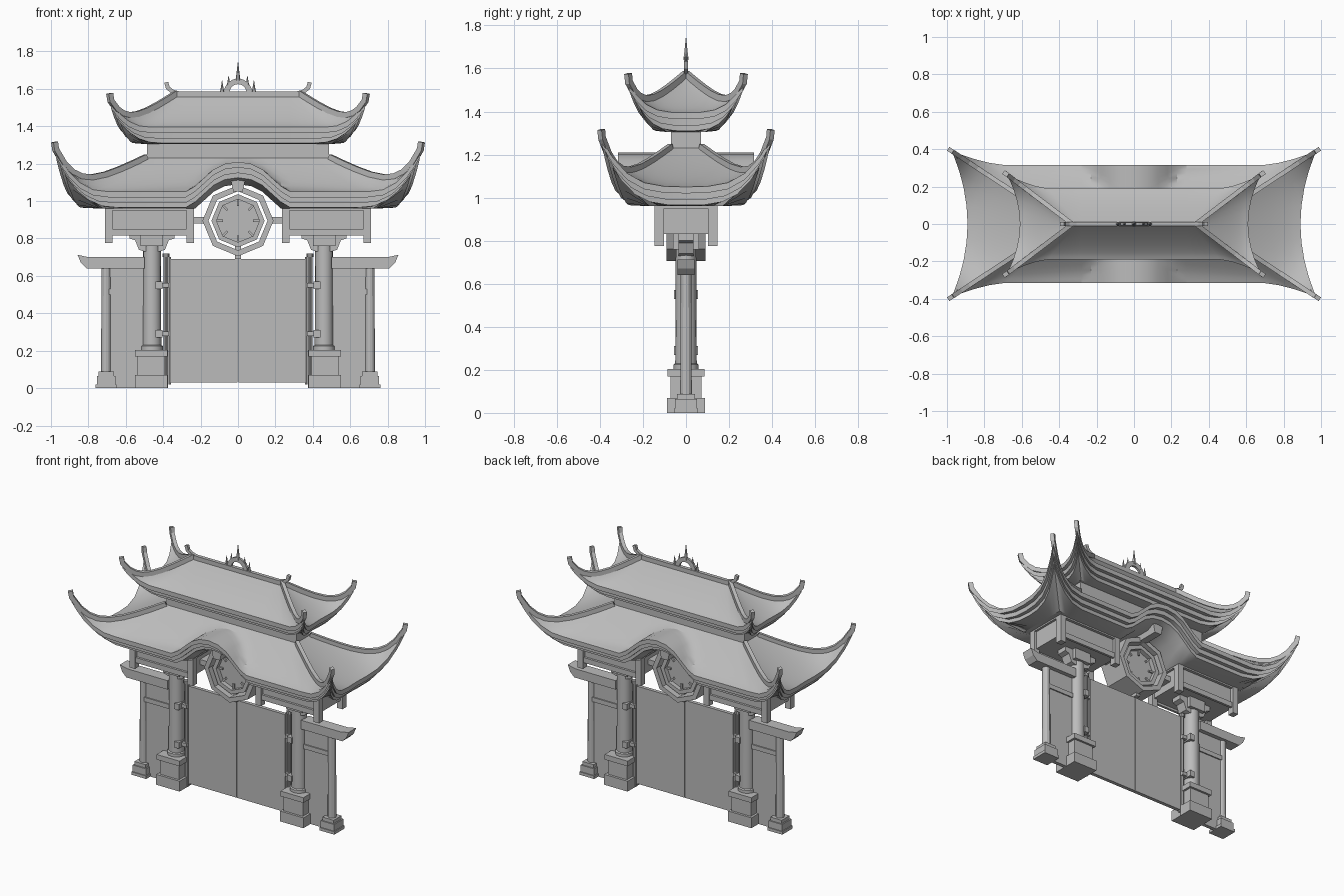
import bpy, bmesh, math
from mathutils import Vector

if "Cube" in bpy.data.objects:
    bpy.data.objects.remove(bpy.data.objects["Cube"])

stone = bpy.data.materials.new("plain_grey")
stone.use_nodes = True
GREY = (0.5, 0.5, 0.5, 1)
stone.diffuse_color = GREY
stone.node_tree.nodes["Principled BSDF"].inputs["Base Color"].default_value = GREY


def finish(name, bm, smooth=False):
    bmesh.ops.recalc_face_normals(bm, faces=bm.faces)
    me = bpy.data.meshes.new(name)
    bm.to_mesh(me)
    bm.free()
    me.materials.append(stone)
    ob = bpy.data.objects.new(name, me)
    bpy.context.collection.objects.link(ob)
    if smooth:
        bpy.ops.object.select_all(action='DESELECT')
        bpy.context.view_layer.objects.active = ob
        ob.select_set(True)
        bpy.ops.object.shade_smooth_by_angle(angle=math.radians(28))
    return ob


def loft(bm, rows, wrap=True, loop=False, caps=True):
    """Skin a list of equal-length point rows."""
    vs = [[bm.verts.new(p) for p in r] for r in rows]
    n = len(vs[0])
    for i in range(len(vs) if loop else len(vs) - 1):
        a, b = vs[i], vs[(i + 1) % len(vs)]
        for j in range(n if wrap else n - 1):
            k = (j + 1) % n
            bm.faces.new((a[j], a[k], b[k], b[j]))
    if caps and not loop:
        bm.faces.new(vs[0])
        bm.faces.new(vs[-1])


def prism(name, outline, y0, y1):
    bm = bmesh.new()
    loft(bm, [[(x, y, z) for x, z in outline] for y in (y0, y1)])
    return finish(name, bm)


def box(name, x0, x1, y0, y1, z0, z1):
    return prism(name, [(x0, z0), (x1, z0), (x1, z1), (x0, z1)], y0, y1)


def turned(name, x, y, profile, n=16):
    """Round post from (radius, z) pairs."""
    bm = bmesh.new()
    loft(bm, [[(x + r * math.cos(math.tau * i / n), y + r * math.sin(math.tau * i / n), z)
               for i in range(n)] for r, z in profile])
    return finish(name, bm, True)


def frame_ring(name, r0, r1, d, zc, n, arc=math.tau):
    """Flat ring or half ring facing the front."""
    bm = bmesh.new()
    full = arc == math.tau
    rows = []
    for i in range(n if full else n + 1):
        c, s = math.cos(arc * i / n), math.sin(arc * i / n)
        rows.append([(r * c, y, zc + r * s) for r, y in ((r0, -d), (r1, -d), (r1, d), (r0, d))])
    loft(bm, rows, loop=full)
    return finish(name, bm)


def sweep(name, pts, w, h):
    """Rectangular bar along a path, tapering slightly at its first point."""
    pts = [Vector(p) for p in pts]
    bm = bmesh.new()
    rows = []
    for i, p in enumerate(pts):
        t = (pts[min(i + 1, len(pts) - 1)] - pts[max(i - 1, 0)]).normalized()
        side = t.cross(Vector((0, 0, 1))).normalized()
        up = side.cross(t)
        rows.append([p + side * a * w / 2 + up * b * h / 2
                     for a, b in ((-1, -1), (1, -1), (1, 1), (-1, 1))])
    loft(bm, rows)
    return finish(name, bm)


ARCH = {0: 1.21, 0.07: 1.2, 0.13: 1.17, 0.18: 1.125, 0.23: 1.08, 0.28: 1.05}
KEEP = 0.28


def roof(name, fx, fy, cx, cy, sx, z0, lift, top, soffit, arched):
    """Hipped roof with swept corners, stepped eaves and an optional arched centre."""
    # quarter eave outline: x, y, corner lift, on front edge
    edge = [(x, fy, 0, True) for x in ARCH] + [(fx, fy, 0, True)]
    edge += [(fx + (cx - fx) * t, fy + (cy - fy) * t ** 1.5, lift * t ** 2.5, True)
             for t in (0.3, 0.55, 0.75, 0.9, 1)]
    corner = len(edge) - 1
    edge += [(sx + (cx - sx) * t ** 2, cy * t, lift * t ** 3.5, False) for t in (0.88, 0.7, 0.5, 0.25, 0)]

    def toward(e, tx, ty):
        if not e[3]:
            return tx, ty * e[1] / cy
        if e[0] <= KEEP:
            return e[0], ty
        return KEEP + (tx - KEEP) * (e[0] - KEEP) / (cx - KEEP), ty

    def arch_z(e, z, drop=0):
        return max(z, ARCH[e[0]] - drop) if arched and e[3] and e[0] in ARCH else z

    tx, ty, tz = top
    rows = [[(toward(e, tx, 0)[0], 0, tz) for e in edge]]
    steps = [1, 0.85, 0.7, 0.55, 0.4, 0.28, 0.18, 0.09, 0]
    hip = []
    for u in steps:
        row = []
        for e in edge:
            px, py = toward(e, tx, ty)
            z = z0 + (tz - z0) * u ** 1.3 + e[2] * (1 - u) ** 5
            row.append((e[0] + (px - e[0]) * u, e[1] + (py - e[1]) * u, arch_z(e, z)))
        rows.append(row)
        hip.append(row[corner])
    # stepped fascia below the eave
    for d, h in ((0, 0.03), (0.025, 0.03), (0.025, 0.06), (0.05, 0.06), (0.05, 0.085)):
        rows.append([(e[0] if e[3] and e[0] <= KEEP else e[0] - d,
                      max(e[1] - d, 0) if e[3] else e[1] * (1 - d / cy),
                      arch_z(e, z0) - h + e[2] * (1 - d * 4)) for e in edge])
    # soffit
    for y in (soffit[1], 0):
        rows.append([(*toward(e, soffit[0], y), arch_z(e, z0 - 0.09, 0.12)) for e in edge])
    bm = bmesh.new()
    loft(bm, rows, wrap=False, caps=False)
    bmesh.ops.remove_doubles(bm, verts=bm.verts, dist=0.0005)
    for axis in 'XY':
        bmesh.ops.mirror(bm, geom=bm.verts[:] + bm.edges[:] + bm.faces[:], axis=axis, merge_dist=0.0005)
    bmesh.ops.remove_doubles(bm, verts=bm.verts, dist=0.0005)
    finish(name, bm, True)
    # hip ridges ending in upturned tips
    x, y, z = hip[-1]
    path = hip + [(x + 0.006, y + 0.004, z + 0.04)]
    for side, a in (("left", 1), ("right", -1)):
        for end, b in (("back", 1), ("front", -1)):
            sweep(f"{name}_hip_{end}_{side}", [(a * p[0], b * p[1], p[2] + 0.006) for p in path], 0.024, 0.03)


roof("lower_roof", 0.69, 0.315, 0.975, 0.39, 0.89, 1.05, 0.22, (0.49, 0.07, 1.23), (0.74, 0.17), True)
roof("upper_roof", 0.46, 0.19, 0.68, 0.265, 0.61, 1.395, 0.135, (0.33, 0, 1.57), (0.5, 0.09), False)
box("roof_neck", -0.487, 0.487, -0.07, 0.07, 1.2, 1.32)

# Top ridge with curled ends and crown ornament
box("top_ridge", -0.33, 0.33, -0.012, 0.012, 1.555, 1.585)
frame_ring("crown_arch", 0.045, 0.075, 0.008, 1.58, 10, math.pi)
for i, (x, base, tip, r) in enumerate(((0, 1.64, 1.745, 0.014), (-0.05, 1.62, 1.67, 0.01),
                                       (0.05, 1.62, 1.67, 0.01), (-0.085, 1.58, 1.645, 0.012),
                                       (0.085, 1.58, 1.645, 0.012))):
    turned(f"crown_spike_{i}", x, 0, [(r, base), (r * 0.5, (base + tip) / 2), (0.001, tip)], 6)

# Octagonal medallion
frame_ring("medallion_outer_frame", 0.158, 0.19, 0.09, 0.895, 8)
frame_ring("medallion_inner_frame", 0.115, 0.142, 0.07, 0.895, 8)
OCT = [(math.cos(i * math.pi / 4), math.sin(i * math.pi / 4)) for i in range(8)]
prism("medallion_disc", [(0.12 * c, 0.895 + 0.12 * s) for c, s in OCT], -0.04, 0.04)
for i, (c, s) in enumerate(OCT):
    q = 0.006
    prism(f"medallion_tick_{i}", [(r * c - k * s * q, 0.895 + r * s + k * c * q)
                                  for r, k in ((0.08, -1), (0.118, -1), (0.118, 1), (0.08, 1))], -0.05, 0.05)
box("medallion_drop", -0.015, 0.015, -0.04, 0.04, 0.69, 0.78)
prism("keystone", [(-0.025, 1.05), (0.025, 1.05), (0.042, 1.13), (-0.042, 1.13)], -0.23, 0.23)

# Door leaves
for side, s in (("left", 1), ("right", -1)):
    def mbox(name, x0, x1, y0, y1, z0, z1):
        return box(f"{name}_{side}", s * x0, s * x1, y0, y1, z0, z1)

    def mprism(name, outline, y0, y1):
        return prism(f"{name}_{side}", [(s * x, z) for x, z in outline], y0, y1)

    mbox("door_leaf", 0.002, 0.36, -0.012, 0.012, 0.03, 0.69)
    turned(f"door_pole_{side}", s * 0.385, 0, [(0.012, 0), (0.012, 0.7), (0.018, 0.7), (0.018, 0.72)], 10)
    turned(f"door_pivot_{side}", s * 0.364, 0, [(0.007, 0.02), (0.007, 0.7)], 8)
    for i, z in enumerate((0.29, 0.55)):
        mbox(f"hinge_{i}", 0.405, 0.44, -0.055, 0.055, z - 0.02, z + 0.02)
        mbox(f"hinge_arm_{i}", 0.37, 0.42, -0.025, 0.025, z - 0.012, z + 0.012)

    # Main column on a stepped plinth
    turned(f"main_column_{side}", s * 0.46, 0,
           [(0.058, 0.2), (0.058, 0.225), (0.05, 0.23), (0.047, 0.85)], 16)
    for i, (w, z0, z1) in enumerate(((0.088, 0, 0.07), (0.072, 0.07, 0.17), (0.086, 0.17, 0.205))):
        mbox(f"main_plinth_{i}", 0.464 - w, 0.464 + w, -w, w, z0, z1)
    mprism("corbel", [(0.34, 0.85), (0.34, 0.8), (0.37, 0.79), (0.39, 0.74), (0.42, 0.73),
                      (0.5, 0.73), (0.53, 0.74), (0.55, 0.79), (0.58, 0.8), (0.58, 0.85)], -0.035, 0.035)
    mbox("column_cap", 0.4, 0.52, -0.06, 0.06, 0.76, 0.85)

    # Bracket box under the roof, with corner posts and rails
    mbox("bracket_box", 0.25, 0.695, -0.125, 0.125, 0.83, 0.98)
    for i, (x0, x1) in enumerate(((0.235, 0.275), (0.67, 0.71))):
        for j, y in enumerate((-0.125, 0.125)):
            mbox(f"bracket_post_{i}_{j}", x0, x1, y - 0.022, y + 0.022, 0.775, 0.98)
        mbox(f"bracket_end_rail_{i}", x0, x1, -0.14, 0.14, 0.95, 0.985)
    for j, y in enumerate((-0.132, 0.132)):
        mbox(f"bracket_rail_{j}", 0.24, 0.705, y - 0.012, y + 0.012, 0.95, 0.985)
        mbox(f"bracket_sill_{j}", 0.25, 0.69, y - 0.008, y + 0.008, 0.815, 0.85)
    mbox("medallion_tie", 0.17, 0.26, -0.05, 0.05, 0.88, 0.915)

    # Side wall, small column and capping beam
    mbox("side_wall", 0.5, 0.7, -0.012, 0.012, 0, 0.65)
    mbox("side_wall_rail", 0.5, 0.7, -0.02, 0.02, 0.5, 0.53)
    turned(f"side_column_{side}", s * 0.705, 0, [(0.027, 0.07), (0.025, 0.65)], 12)
    for i, (w, z0, z1) in enumerate(((0.056, 0, 0.02), (0.05, 0.02, 0.065), (0.042, 0.065, 0.088))):
        mbox(f"side_plinth_{i}", 0.705 - w, 0.705 + w, -w, w, z0, z1)
    mprism("side_beam", [(0.5, 0.64), (0.81, 0.64), (0.84, 0.67), (0.858, 0.713),
                         (0.8, 0.7), (0.5, 0.7)], -0.04, 0.04)
    sweep(f"ridge_curl_{side}", [(s * 0.384, 0, 1.635), (s * 0.375, 0, 1.605), (s * 0.35, 0, 1.585),
                                 (s * 0.3, 0, 1.572)], 0.02, 0.022)
